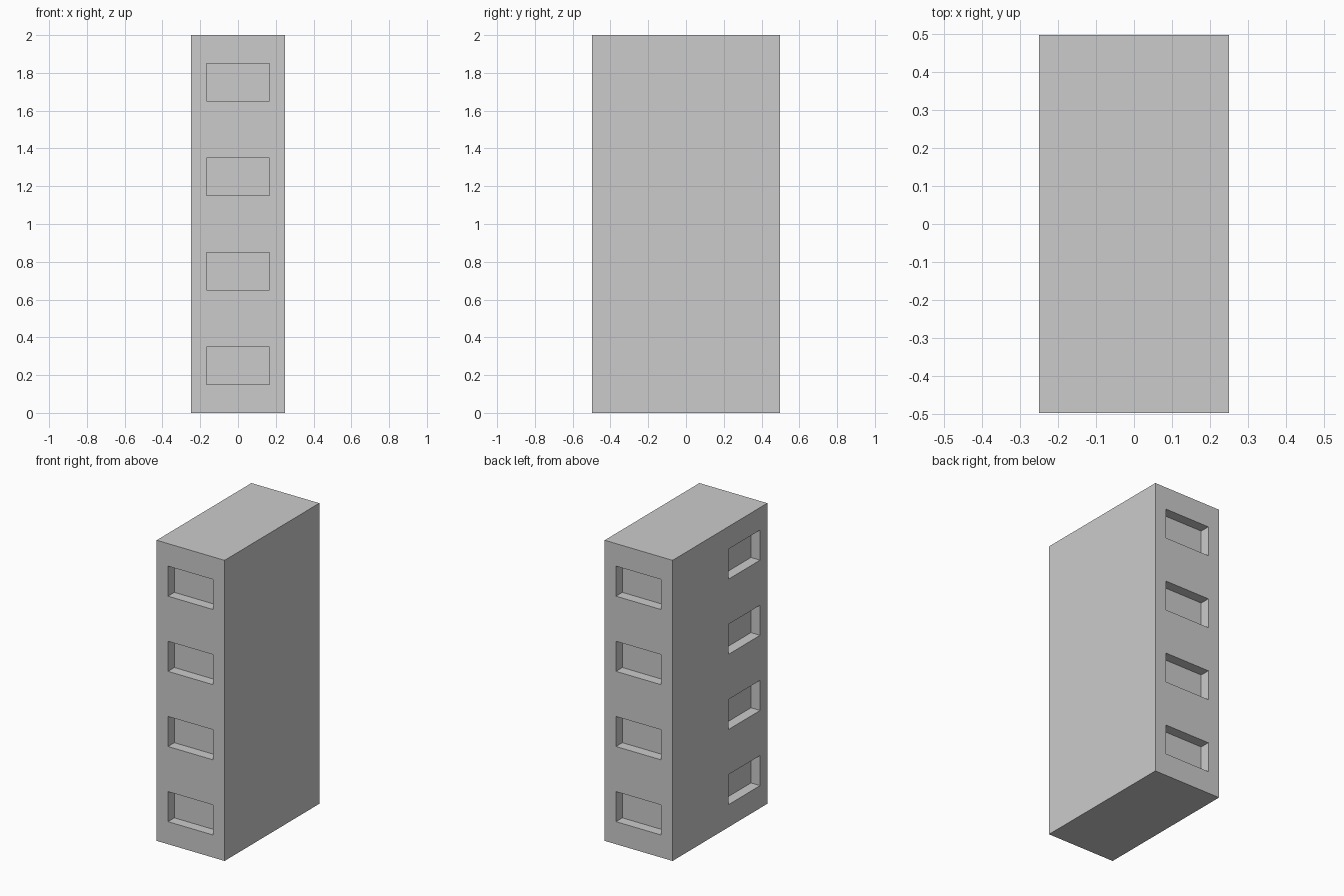
import bpy
import bmesh
from mathutils import Matrix, Vector

if "Cube" in bpy.data.objects:
    bpy.data.objects.remove(bpy.data.objects["Cube"])

W, D, H = 0.5, 0.996, 2.0           # tower size
WIN_W, WIN_H, DEPTH = 0.333, 0.2, 0.067
FLOORS = [0.25 + 0.5 * i for i in range(4)]


def add_box(bm, center, size):
    m = Matrix.Translation(Vector(center)) @ Matrix.Diagonal((*size, 1))
    bmesh.ops.create_cube(bm, size=1, matrix=m)


def to_object(bm, name):
    mesh = bpy.data.meshes.new(name)
    bm.to_mesh(mesh)
    bm.free()
    obj = bpy.data.objects.new(name, mesh)
    bpy.context.collection.objects.link(obj)
    return obj


# Tower block
bm = bmesh.new()
add_box(bm, (0, 0, H / 2), (W, D, H))
tower = to_object(bm, "tower_block")

# Window recess cutters: front, back and the front end of the left side
bm = bmesh.new()
for z in FLOORS:
    for side in (-1, 1):
        add_box(bm, (0, side * D / 2, z), (WIN_W, 2 * DEPTH, WIN_H))
    add_box(bm, (-W / 2, -0.255, z), (2 * DEPTH, WIN_W, WIN_H))
cutter = to_object(bm, "window_cutters")
cutter.hide_render = True

# Cut the recesses, then discard the cutters
mod = tower.modifiers.new("windows", 'BOOLEAN')
mod.operation = 'DIFFERENCE'
mod.solver = 'EXACT'
mod.object = cutter
bpy.context.view_layer.objects.active = tower
tower.select_set(True)
bpy.ops.object.modifier_apply(modifier=mod.name)
bpy.data.objects.remove(cutter, do_unlink=True)
